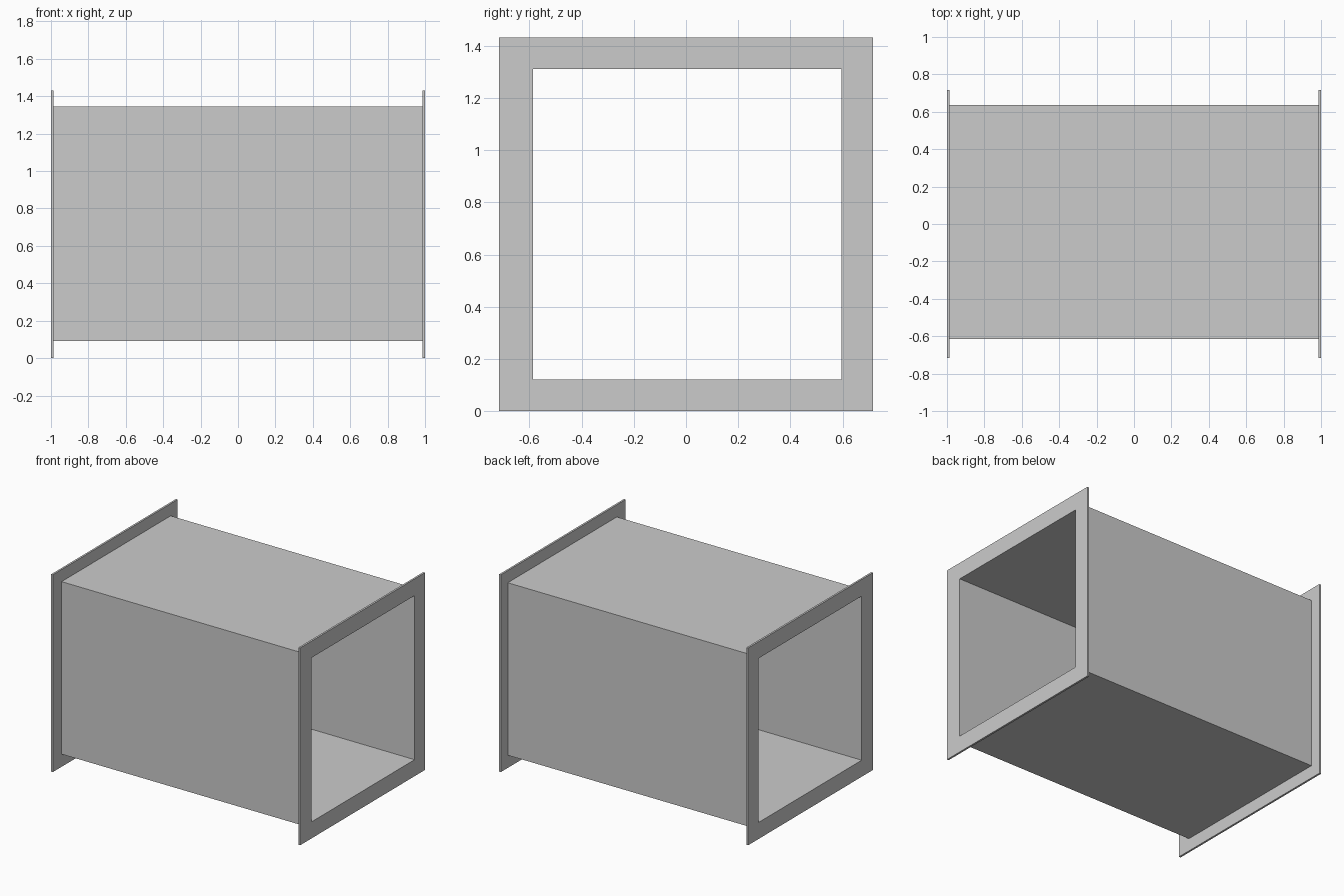
import bpy, bmesh

if "Cube" in bpy.data.objects:
    bpy.data.objects.remove(bpy.data.objects["Cube"])

# Rectangles as (y_min, y_max, z_min, z_max)
BORE = (-0.587, 0.597, 0.12, 1.311)
DUCT_OUTER = (-0.615, 0.636, 0.092, 1.344)
FLANGE_OUTER = (-0.716, 0.716, 0.0, 1.432)
FLANGE_T = 0.014


def corners(r):
    y0, y1, z0, z1 = r
    return [(y0, z0), (y1, z0), (y1, z1), (y0, z1)]


def frame(name, outer, inner, x0, x1):
    """Rectangular tube running along x from x0 to x1."""
    bm = bmesh.new()
    loops = [[bm.verts.new((x, y, z)) for y, z in corners(r)]
             for r, x in ((outer, x0), (outer, x1), (inner, x1), (inner, x0))]
    for k in range(4):
        a, b = loops[k], loops[(k + 1) % 4]
        for i in range(4):
            j = (i + 1) % 4
            bm.faces.new((a[i], a[j], b[j], b[i]))
    bmesh.ops.recalc_face_normals(bm, faces=bm.faces[:])
    mesh = bpy.data.meshes.new(name)
    bm.to_mesh(mesh)
    bm.free()
    obj = bpy.data.objects.new(name, mesh)
    bpy.context.collection.objects.link(obj)
    return obj


# Hollow square duct between the flanges
frame("duct_body", DUCT_OUTER, BORE, -1 + FLANGE_T, 1 - FLANGE_T)

# Flat flange plate at each end
frame("left_flange", FLANGE_OUTER, BORE, -1, -1 + FLANGE_T)
frame("right_flange", FLANGE_OUTER, BORE, 1 - FLANGE_T, 1)
